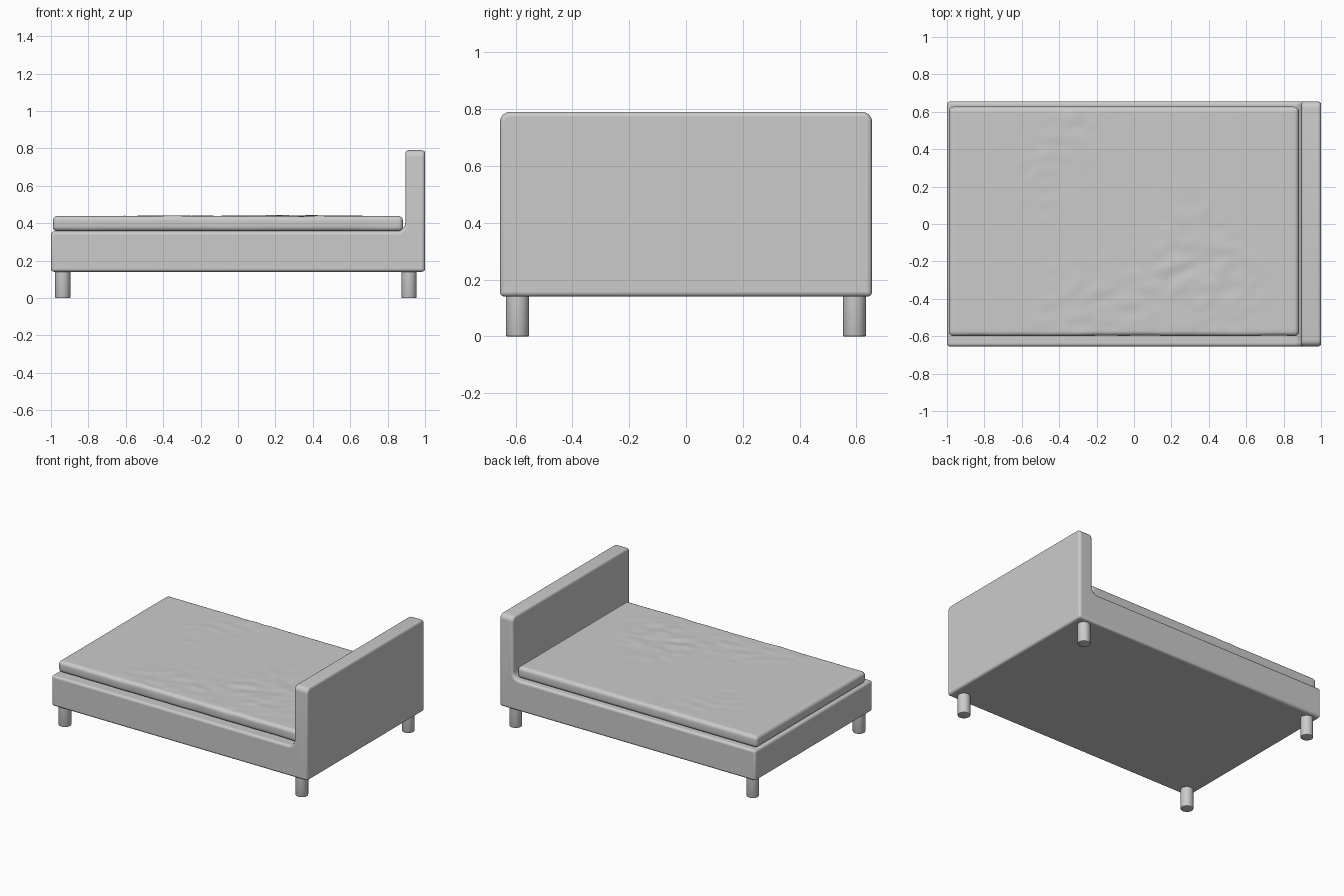
import bpy, bmesh, math
from mathutils import Vector, noise

if "Cube" in bpy.data.objects:
    bpy.data.objects.remove(bpy.data.objects["Cube"])


def finish(bm, name, angle=35):
    bmesh.ops.recalc_face_normals(bm, faces=bm.faces)
    mesh = bpy.data.meshes.new(name)
    bm.to_mesh(mesh)
    bm.free()
    obj = bpy.data.objects.new(name, mesh)
    bpy.context.collection.objects.link(obj)
    bpy.ops.object.select_all(action='DESELECT')
    obj.select_set(True)
    bpy.context.view_layer.objects.active = obj
    bpy.ops.object.shade_smooth_by_angle(angle=math.radians(angle))
    return obj


# Upholstered frame: one L-shaped side profile with a fillet, extruded across
HALF_W, R = 0.655, 0.05
TOP, HEAD_X = 0.355, 0.895
profile = [(-1, TOP), (-1, 0.14), (1, 0.14), (1, 0.79), (HEAD_X, 0.79)]
for i in range(7):
    a = math.radians(90 * i / 6)
    profile.append((HEAD_X - R + R * math.cos(a), TOP + R - R * math.sin(a)))
bm = bmesh.new()
face = bm.faces.new([bm.verts.new((x, -HALF_W, z)) for x, z in profile])
ext = bmesh.ops.extrude_face_region(bm, geom=[face])
for v in ext["geom"]:
    if isinstance(v, bmesh.types.BMVert):
        v.co.y = HALF_W
# round the upper corners of the headboard a little more
corners = [e for e in bm.edges if all(v.co.z > 0.78 for v in e.verts)
           and abs(e.verts[0].co.y - e.verts[1].co.y) < 0.01]
bmesh.ops.bevel(bm, geom=corners, offset=0.035, segments=6, profile=0.5,
                affect='EDGES')
frame = finish(bm, "bed_frame")
bev = frame.modifiers.new("soft_edges", 'BEVEL')
bev.width, bev.segments = 0.016, 4
bev.limit_method, bev.angle_limit = 'ANGLE', math.radians(40)

# Mattress: bevelled slab, gridded and gently wrinkled
lo, hi = Vector((-0.99, -0.597, 0.357)), Vector((0.882, 0.627, 0.438))
size, mid = hi - lo, (hi + lo) / 2
bm = bmesh.new()
bmesh.ops.create_cube(bm, size=1)
for v in bm.verts:
    v.co = Vector([c * s for c, s in zip(v.co, size)]) + mid
bmesh.ops.bevel(bm, geom=bm.edges[:], offset=0.025, segments=5, profile=0.5,
                affect='EDGES')
long_edges = [e for e in bm.edges if e.calc_length() > 0.5]
bmesh.ops.subdivide_edges(bm, edges=long_edges, cuts=70, use_grid_fill=True)
for v in bm.verts:
    x, y, z = v.co
    patch = max(0, noise.noise((x * 1.6 + 3, y * 1.6, 0)))
    fold = noise.noise((x * 9 + y * 6, y * 14 - x * 7, 1))
    lift = max(0, (z - lo.z) / size.z - 0.4) / 0.6
    v.co.z += lift * (0.011 * patch * fold + 0.002 * patch)
    if y < lo.y + 0.03:
        v.co.y += 0.006 * noise.noise((x * 5, 0, z * 8))
finish(bm, "mattress", 50)

# Four round legs
for x, end in ((-0.937, "foot"), (0.914, "head")):
    for side, label in ((-1, "front"), (1, "back")):
        bm = bmesh.new()
        bmesh.ops.create_cone(bm, cap_ends=True, segments=32, radius1=0.041,
                              radius2=0.041, depth=0.15)
        bmesh.ops.translate(bm, verts=bm.verts, vec=(x, side * 0.593, 0.075))
        rim = [e for e in bm.edges if all(v.co.z < 0.01 for v in e.verts)]
        bmesh.ops.bevel(bm, geom=rim, offset=0.004, segments=2, profile=0.5,
                        affect='EDGES')
        finish(bm, f"{label}_{end}_leg")
